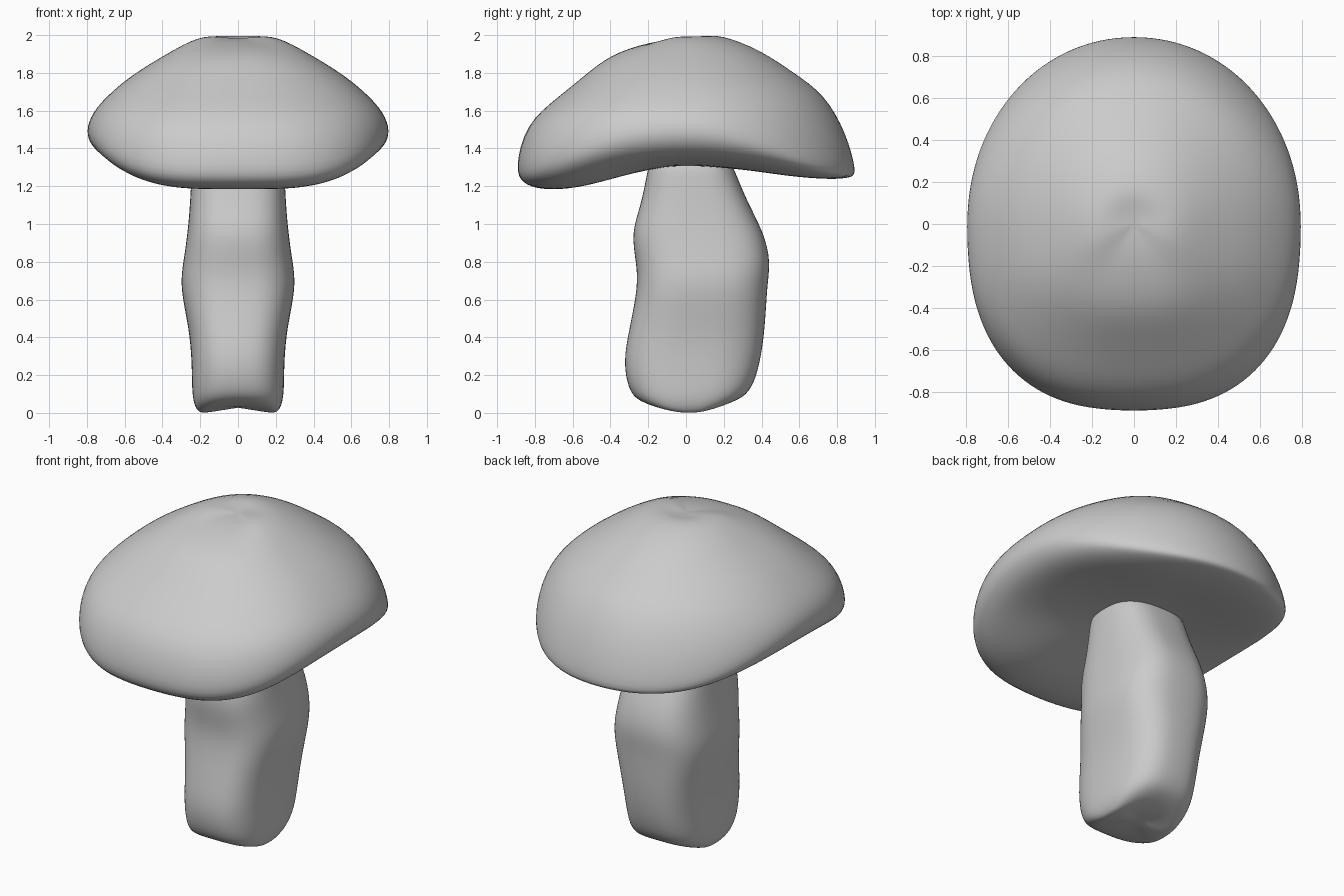
import bpy, bmesh, math

if "Cube" in bpy.data.objects:
    bpy.data.objects.remove(bpy.data.objects["Cube"])

SEG = 32


def loft(name, rings, start, end):
    """Skin a stack of closed rings, close both ends at a pole, and smooth."""
    bm = bmesh.new()
    loops = [[bm.verts.new(p) for p in ring] for ring in rings]
    for a, b in zip(loops, loops[1:]):
        for i in range(SEG):
            j = (i + 1) % SEG
            bm.faces.new((a[i], a[j], b[j], b[i]))
    for loop, pole in ((loops[0], start), (loops[-1], end)):
        v = bm.verts.new(pole)
        for i in range(SEG):
            bm.faces.new((loop[i], loop[(i + 1) % SEG], v))
    bmesh.ops.recalc_face_normals(bm, faces=bm.faces)
    for f in bm.faces:
        f.smooth = True
    me = bpy.data.meshes.new(name)
    bm.to_mesh(me)
    bm.free()
    ob = bpy.data.objects.new(name, me)
    bpy.context.collection.objects.link(ob)
    sub = ob.modifiers.new("smooth", "SUBSURF")
    sub.levels = sub.render_levels = 2
    return ob


def unit_outline(n_front, n_back):
    """Rounded-square outline, squarer at the front than the back."""
    pts = []
    for i in range(SEG):
        a = 2 * math.pi * i / SEG
        c, s = math.cos(a), math.sin(a)
        e = 2 / (n_front if s < 0 else n_back)
        pts.append((math.copysign(abs(c) ** e, c), math.copysign(abs(s) ** e, s)))
    return pts


# Cap: (radius fraction, height) profiles towards the side, front and back
side = [(.1, 1.99), (.25, 2.0), (.47, 1.90), (.70, 1.79), (.86, 1.68), (.96, 1.59),
        (1, 1.5), (.97, 1.42), (.88, 1.36), (.70, 1.33), (.45, 1.31), (.15, 1.305)]
front = [(.1, 1.975), (.22, 1.96), (.44, 1.90), (.60, 1.78), (.75, 1.67), (.94, 1.53),
         (1, 1.29), (.96, 1.215), (.85, 1.18), (.65, 1.185), (.42, 1.25), (.15, 1.305)]
back = [(.1, 1.99), (.20, 2.005), (.44, 1.92), (.63, 1.80), (.81, 1.69), (.94, 1.48),
        (1, 1.27), (.97, 1.245), (.85, 1.235), (.65, 1.25), (.42, 1.285), (.15, 1.305)]
outline = unit_outline(2.5, 2.05)
cap_rings = []
for k in range(len(side)):
    ring = []
    for u, v in outline:
        w = abs(u) ** 4 if v >= 0 else abs(u) ** 4.5
        end = front[k] if v < 0 else back[k]
        r = side[k][0] * w + end[0] * (1 - w)
        z = side[k][1] * w + end[1] * (1 - w)
        ring.append((.81 * u * r, .91 * v * r, z))
    cap_rings.append(ring)
loft("mushroom_cap", cap_rings, (0, 0, 1.98), (0, 0, 1.305))

# Stem: height, half width, front y, back y
levels = [(-.005, .19, -.08, .12), (.01, .215, -.19, .20), (.05, .235, -.26, .28),
          (.12, .245, -.305, .35), (.27, .245, -.335, .395), (.45, .26, -.30, .42),
          (.67, .31, -.255, .43), (.80, .29, -.265, .45), (.95, .268, -.292, .415),
          (1.1, .255, -.24, .335), (1.25, .248, -.21, .27), (1.36, .24, -.19, .23)]
stem_outline = unit_outline(2.8, 2.8)
stem_rings = []
for z, w, y0, y1 in levels:
    groove = .035 * max(0, 1 - z / .12)
    stem_rings.append([(w * u, (y0 + y1) / 2 + (y1 - y0) / 2 * v,
                        z + groove * (1 - u * u)) for u, v in stem_outline])
loft("mushroom_stem", stem_rings, (0, .02, .03), (0, .02, 1.37))
